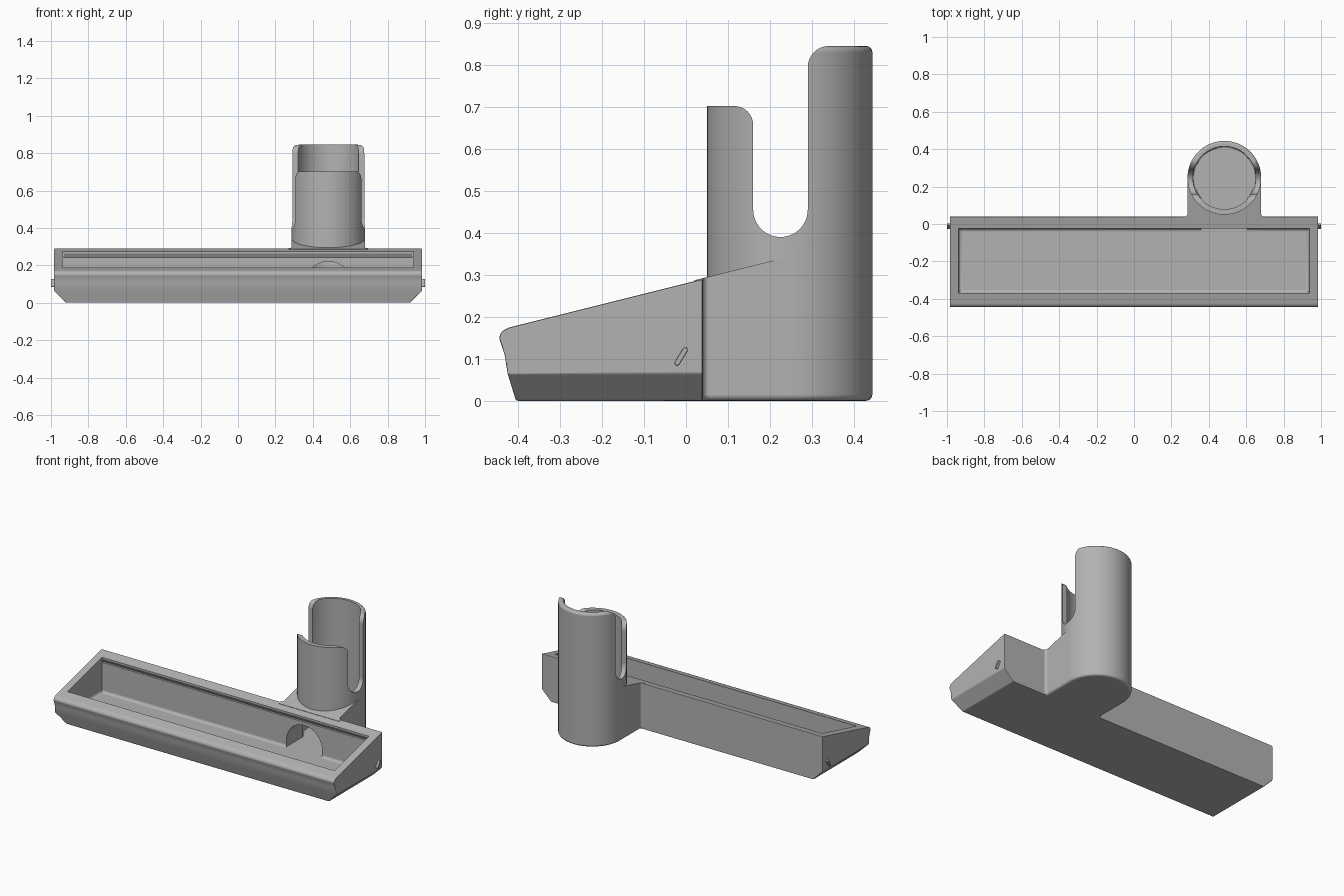
import bpy, bmesh
from math import sin, cos, pi, radians
from mathutils import Vector

if "Cube" in bpy.data.objects:
    bpy.data.objects.remove(bpy.data.objects["Cube"], do_unlink=True)

grey = bpy.data.materials.new("plain grey")
grey.use_nodes = True
grey.diffuse_color = (0.45, 0.45, 0.45, 1)
grey.node_tree.nodes["Principled BSDF"].inputs["Base Color"].default_value = (0.45, 0.45, 0.45, 1)

CX, CY, R = 0.483, 0.247, 0.197    # tube centre and radius
HALF = 0.985                       # half length of the tray
FLOOR = 0.052                      # inner floor height
SLOPE = Vector((0, -0.25, 1))      # normal of the sloping top


def arc(cx, cy, r, a0, a1, n=8):
    angles = [radians(a0 + (a1 - a0) * i / n) for i in range(n + 1)]
    return [(cx + r * cos(a), cy + r * sin(a)) for a in angles]


def prism(pts, axis, a, b):
    """Extrude a 2D outline along an axis from a to b."""
    place = {"x": lambda p, t: (t, p[0], p[1]),
             "y": lambda p, t: (p[0], t, p[1]),
             "z": lambda p, t: (p[0], p[1], t)}[axis]
    bm = bmesh.new()
    face = bm.faces.new([bm.verts.new(place(p, a)) for p in pts])
    moved = bmesh.ops.extrude_face_region(bm, geom=[face])["geom"]
    shift = Vector(place((0, 0), b - a))
    bmesh.ops.translate(bm, vec=shift, verts=[v for v in moved if isinstance(v, bmesh.types.BMVert)])
    bmesh.ops.recalc_face_normals(bm, faces=bm.faces)
    return bm


def slice_off(bm, point, normal):
    geom = bm.verts[:] + bm.edges[:] + bm.faces[:]
    cut = bmesh.ops.bisect_plane(bm, geom=geom, plane_co=point, plane_no=normal, clear_outer=True)
    edges = [e for e in cut["geom_cut"] if isinstance(e, bmesh.types.BMEdge)]
    bmesh.ops.holes_fill(bm, edges=edges)
    bmesh.ops.recalc_face_normals(bm, faces=bm.faces)


def round_edges(bm, width, rule, segments=4):
    edges = [e for e in bm.edges if rule(e)]
    bmesh.ops.bevel(bm, geom=edges, offset=width, segments=segments, profile=0.5,
                    affect='EDGES', clamp_overlap=False)


def at_height(z):
    return lambda e: all(abs(v.co.z - z) < 1e-4 for v in e.verts)


def make(name, bm):
    bmesh.ops.recalc_face_normals(bm, faces=bm.faces)
    mesh = bpy.data.meshes.new(name)
    bm.to_mesh(mesh)
    bm.free()
    mesh.materials.append(grey)
    obj = bpy.data.objects.new(name, mesh)
    bpy.context.collection.objects.link(obj)
    return obj


def combine(target, tool, operation):
    mod = target.modifiers.new(operation.lower(), 'BOOLEAN')
    mod.operation, mod.object, mod.solver = operation, tool, 'EXACT'
    bpy.context.view_layer.objects.active = target
    bpy.ops.object.modifier_apply(modifier=mod.name)
    bpy.data.objects.remove(tool, do_unlink=True)


# Tray: side profile with a rounded front lip, chamfered lower ends
profile = [(-0.405, 0), (-0.425, 0.065), (-0.432, 0.11), (-0.445, 0.148), (-0.443, 0.158),
           (-0.435, 0.168), (-0.42, 0.175), (0.04, 0.29), (0.04, 0)]
bm = prism(profile, "x", -HALF, HALF)
for side in (-1, 1):
    slice_off(bm, (side * HALF, 0, 0.065), (side, 0, -1))
round_edges(bm, 0.005, lambda e: e.calc_face_angle(0) > 0.4, 2)
tray = make("tray_with_holder", bm)

# Neck: blends the tray into the tube, its top follows the tray slope
half_plan = [(R + 0.015, 0.02), (R + 0.015, 0.04)] + \
            arc(R + 0.0147, 0.055, 0.015, 270, 180, 5) + [(R - 0.0003, CY - 0.001)]
plan = [(CX + x, y) for x, y in half_plan] + [(CX - x, y) for x, y in reversed(half_plan)]
bm = prism(plan, "z", 0, 0.5)
slice_off(bm, (0, 0.04, 0.292), SLOPE)
round_edges(bm, 0.015, at_height(0))
combine(tray, make("neck", bm), 'UNION')

# Tube: round upright holder with softened ends
bm = prism(arc(CX, CY, R, 0, 360, 96)[:-1], "z", 0, 0.845)
round_edges(bm, 0.015, lambda e: at_height(0)(e) or at_height(0.845)(e))
combine(tray, make("tube", bm), 'UNION')

# Tray hollow with softened floor edges
bm = prism([(-0.937, -0.37), (0.937, -0.37), (0.937, -0.025), (-0.937, -0.025)], "z", FLOOR, 0.5)
round_edges(bm, 0.018, at_height(FLOOR), 5)
combine(tray, make("tray_hollow", bm), 'DIFFERENCE')

# Undercut groove below the rear rim
groove = [(-0.04, 0.264), (-0.025, 0.264), (-0.012, 0.242), (-0.04, 0.242)]
combine(tray, make("rim_groove", prism(groove, "x", -0.93, 0.93)), 'DIFFERENCE')

# Tube bore
bm = prism(arc(CX, CY, 0.168, 0, 360, 96)[:-1], "z", FLOOR, 1)
round_edges(bm, 0.01, at_height(FLOOR), 3)
combine(tray, make("bore", bm), 'DIFFERENCE')

# Arched passage between the tray and the tube
arch = [(CX + 0.125, FLOOR + 0.001)] + arc(CX, 0.096, 0.125, 0, 180, 32) + [(CX - 0.125, FLOOR + 0.001)]
combine(tray, make("passage", prism(arch, "y", -0.1, CY)), 'DIFFERENCE')

# Side slots and the lowered front half of the tube
slot = [(-0.02, 0.702)] + arc(0.115, 0.657, 0.045, 90, 0) + \
       arc(0.225, 0.455, 0.065, 180, 360, 20) + \
       arc(0.34, 0.795, 0.05, 180, 90) + [(0.34, 1), (-0.02, 1)]
combine(tray, make("slot", prism(slot, "x", CX - 0.3, CX + 0.3)), 'DIFFERENCE')

# Small slanted pins on both tray ends
pill = arc(-0.002, 0.121, 0.006, -30, 150) + arc(-0.021, 0.09, 0.006, 150, 330)
pins = []
for label, side in (("left", 1), ("right", -1)):
    bm = prism(pill, "x", side * 0.975, side * 1.0)
    round_edges(bm, 0.002, lambda e: all(abs(v.co.x) > 0.999 for v in e.verts), 2)
    pins.append(make(label + "_pin", bm))

# Smooth curves, flat broad faces
bpy.ops.object.select_all(action='DESELECT')
for obj in [tray] + pins:
    obj.select_set(True)
bpy.context.view_layer.objects.active = tray
bpy.ops.object.shade_smooth_by_angle(angle=radians(30))
for obj in [tray] + pins:
    weighted = obj.modifiers.new("even_shading", 'WEIGHTED_NORMAL')
    weighted.weight = 100
    weighted.keep_sharp = True
